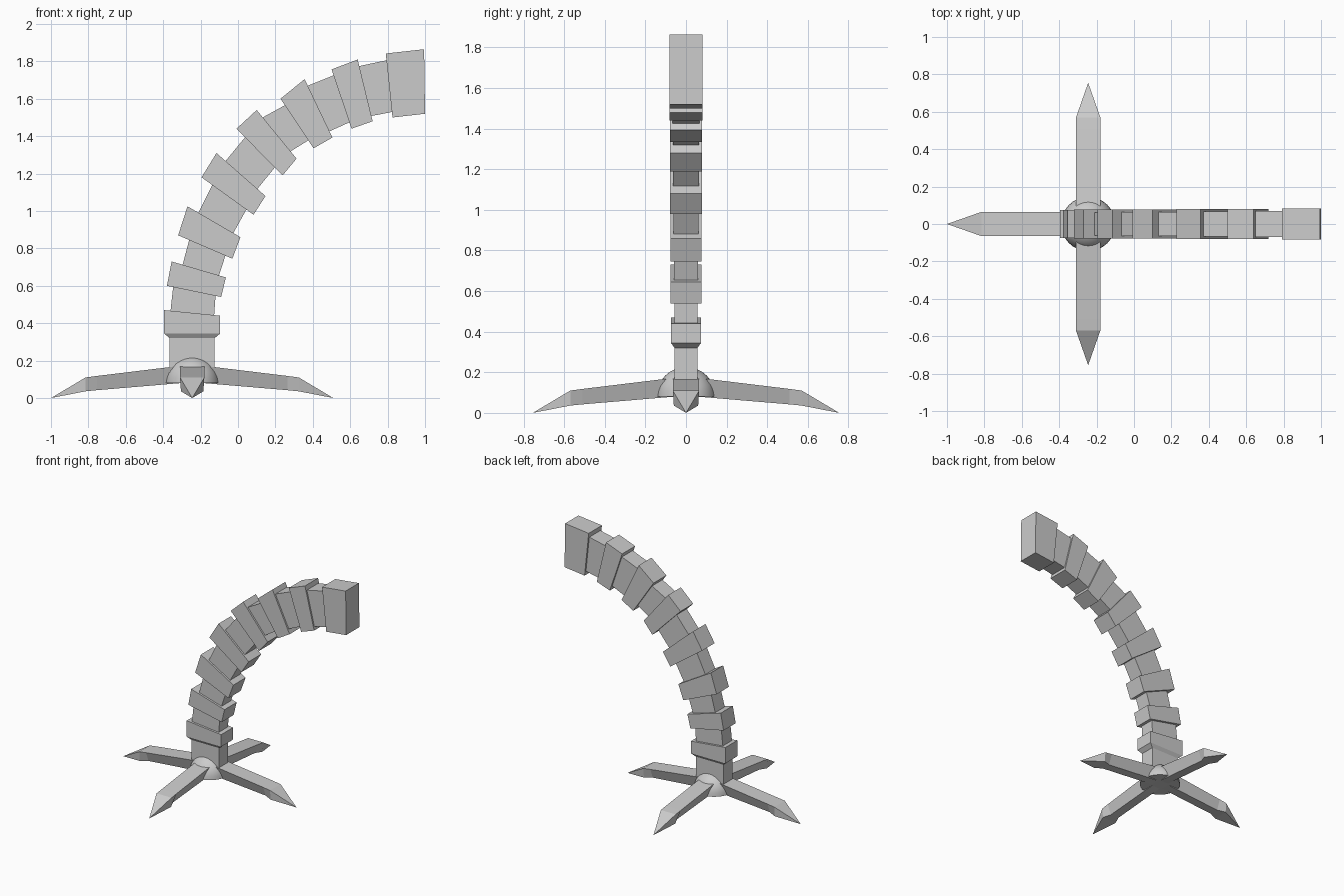
import bpy, bmesh, math
from mathutils import Matrix, Vector

if "Cube" in bpy.data.objects:
    bpy.data.objects.remove(bpy.data.objects["Cube"])

CX = -0.245  # x of the stand's centre


def make_object(name, bm):
    bmesh.ops.recalc_face_normals(bm, faces=bm.faces[:])
    me = bpy.data.meshes.new(name)
    bm.to_mesh(me)
    bm.free()
    ob = bpy.data.objects.new(name, me)
    bpy.context.collection.objects.link(ob)
    return ob


def slab(name, outline, half):
    """Extrude an x-z outline symmetrically in y."""
    bm = bmesh.new()
    face = bm.faces.new([bm.verts.new((x, -half, z)) for x, z in outline])
    ext = bmesh.ops.extrude_face_region(bm, geom=[face])
    moved = [v for v in ext["geom"] if isinstance(v, bmesh.types.BMVert)]
    bmesh.ops.translate(bm, verts=moved, vec=(0, 2 * half, 0))
    return make_object(name, bm)


# Hub dome: upper half of a sphere, closed underneath
bm = bmesh.new()
bmesh.ops.create_uvsphere(bm, u_segments=32, v_segments=16, radius=0.145)
cut = bmesh.ops.bisect_plane(bm, geom=bm.verts[:] + bm.edges[:] + bm.faces[:],
                             plane_co=(0, 0, 0), plane_no=(0, 0, -1), clear_outer=True)
bmesh.ops.holes_fill(bm, edges=[e for e in bm.edges if e.is_boundary])
bmesh.ops.translate(bm, verts=bm.verts[:], vec=(CX, 0, 0.081))
dome = make_object("hub_dome", bm)
for p in dome.data.polygons:
    p.use_smooth = abs(p.normal.z) < 0.999 or p.center.z > 0.1

# Legs: (radius, top z, bottom z, bottom half width), ending in a point
STATIONS = [(0.0, 0.18, 0.085, 0.035), (0.51, 0.118, 0.042, 0.035), (0.57, 0.11, 0.036, 0.06)]
for i in range(4):
    bm = bmesh.new()
    rings = [[bm.verts.new(c) for c in ((r, -0.065, t), (r, 0.065, t), (r, w, b), (r, -w, b))]
             for r, t, b, w in STATIONS]
    tip = bm.verts.new((0.755, 0, 0))
    bm.faces.new(rings[0])
    for k in range(4):
        n = (k + 1) % 4
        for a, b in zip(rings, rings[1:]):
            bm.faces.new((a[k], a[n], b[n], b[k]))
        bm.faces.new((rings[-1][k], rings[-1][n], tip))
    bm.transform(Matrix.Translation((CX, 0, 0)) @ Matrix.Rotation(i * math.pi / 2, 4, 'Z'))
    make_object(f"leg_{i + 1}", bm)

# Column and its flared collar below the first block
slab("column", [(-0.365, 0.12), (-0.125, 0.12), (-0.125, 0.36), (-0.365, 0.36)], 0.057)
bm = bmesh.new()
low = [bm.verts.new((CX + sx * 0.12, sy * 0.057, 0.32)) for sx, sy in ((-1, -1), (1, -1), (1, 1), (-1, 1))]
high = [bm.verts.new((CX + sx * 0.15, sy * 0.074, 0.345)) for sx, sy in ((-1, -1), (1, -1), (1, 1), (-1, 1))]
bm.faces.new(low)
bm.faces.new(high)
for k in range(4):
    n = (k + 1) % 4
    bm.faces.new((low[k], low[n], high[n], high[k]))
make_object("collar", bm)

# Wide arm blocks: outer-end, inner-end of far face, then inner and outer of near face
BLOCKS = [
    [(-.395, .47), (-.095, .44), (-.095, .345), (-.395, .345)],
    [(-.355, .73), (-.065, .645), (-.09, .54), (-.38, .60)],
    [(-.27, 1.025), (.013, .86), (-.03, .745), (-.32, .87)],
    [(-.115, 1.31), (.147, 1.08), (.083, .98), (-.195, 1.18)],
    [(.10, 1.54), (.313, 1.28), (.238, 1.19), (-.008, 1.44)],
    [(.356, 1.705), (.505, 1.393), (.404, 1.335), (.227, 1.60)],
    [(.64, 1.81), (.72, 1.48), (.607, 1.44), (.50, 1.757)],
    [(.995, 1.865), (1.0, 1.52), (.826, 1.50), (.79, 1.842)],
]
for i, b in enumerate(BLOCKS):
    slab(f"arm_block_{i + 1}", b, 0.074 + 0.0012 * i)

# Narrower links joining neighbouring blocks, sunk slightly into both
INSETS = [(.11, .11), (.20, .13), (.20, .14), (.18, .17), (.14, .16), (.10, .11), (.10, .09)]
for i, (lo, hi, (o, n)) in enumerate(zip(BLOCKS, BLOCKS[1:], INSETS)):
    lo, hi = [Vector(p) for p in lo], [Vector(p) for p in hi]
    a0, a1 = lo[0].lerp(lo[3], 0.1), lo[1].lerp(lo[2], 0.1)
    b0, b1 = hi[3].lerp(hi[0], 0.1), hi[2].lerp(hi[1], 0.1)
    slab(f"arm_link_{i + 1}", [a0.lerp(a1, o), a1.lerp(a0, n), b1.lerp(b0, n), b0.lerp(b1, o)],
         0.057 + 0.002 * i)
